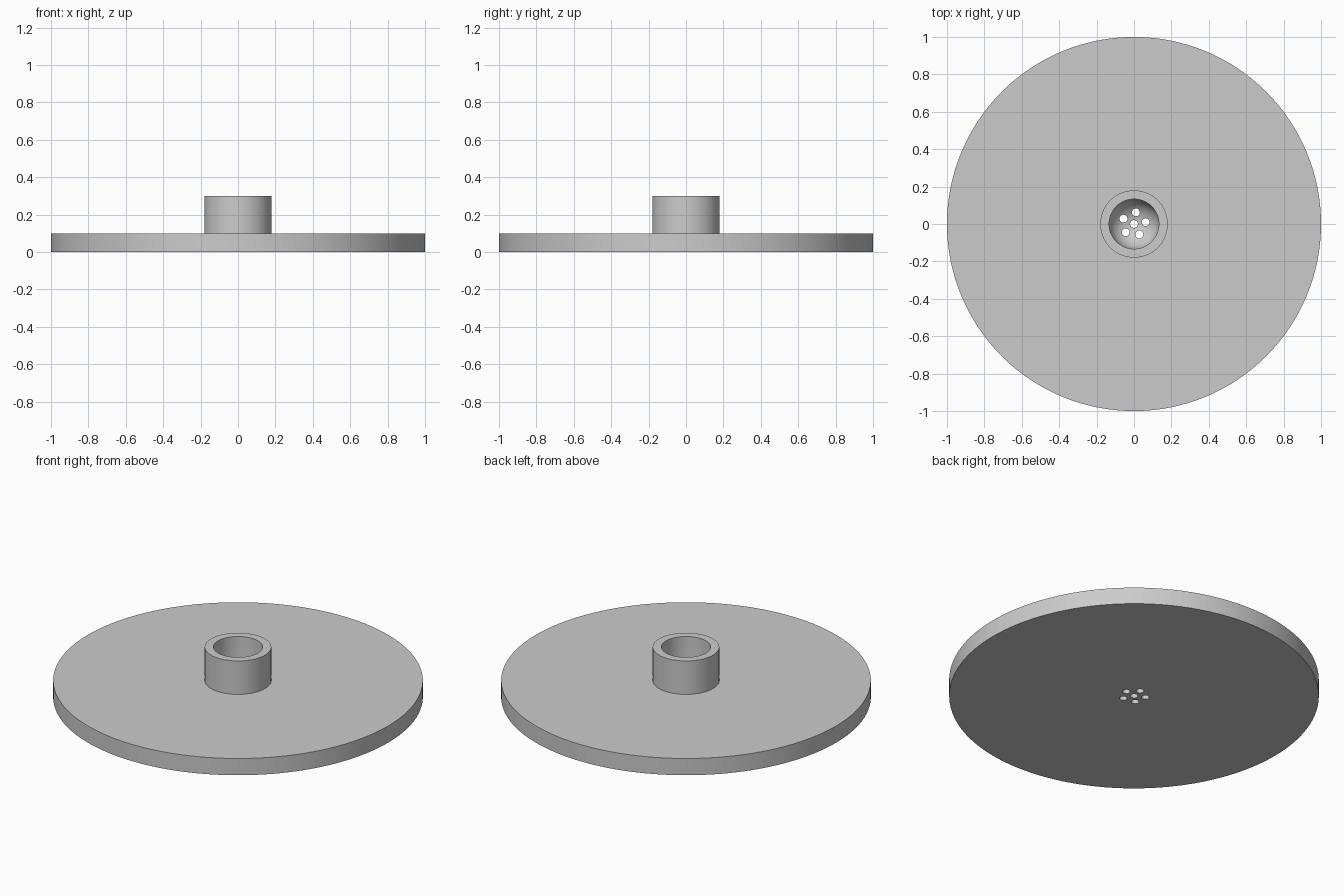
import bpy, bmesh
from math import sin, cos, pi, radians

cube = bpy.data.objects.get("Cube")
if cube:
    bpy.data.objects.remove(cube, do_unlink=True)

grey = bpy.data.materials.new("light grey")
grey.use_nodes = True
colour = (0.6, 0.6, 0.6, 1)
grey.diffuse_color = colour
grey.node_tree.nodes["Principled BSDF"].inputs["Base Color"].default_value = colour

BORE = 0.133        # bore and bowl radius
BOWL_Z = 0.18       # height of the bowl's centre
HOLE = 0.021
RING = 0.063


def add_object(name, bm):
    bmesh.ops.recalc_face_normals(bm, faces=bm.faces)
    mesh = bpy.data.meshes.new(name)
    bm.to_mesh(mesh)
    bm.free()
    obj = bpy.data.objects.new(name, mesh)
    bpy.context.collection.objects.link(obj)
    return obj


# Disc, hub and round-bottomed bore turned from one profile
profile = [(0, 0), (1, 0), (1, 0.1), (0.18, 0.1), (0.18, 0.3), (BORE, 0.3)]
for i in range(17):
    a = i / 16 * pi / 2
    profile.append((BORE * cos(a) if i < 16 else 0, BOWL_Z - BORE * sin(a)))
bm = bmesh.new()
verts = [bm.verts.new((r, 0, z)) for r, z in profile]
edges = [bm.edges.new(pair) for pair in zip(verts, verts[1:])]
bmesh.ops.spin(bm, geom=verts + edges, cent=(0, 0, 0), axis=(0, 0, 1),
               angle=2 * pi, steps=128, use_duplicate=False)
bmesh.ops.remove_doubles(bm, verts=bm.verts, dist=1e-5)
disc = add_object("disc_with_hub", bm)
disc.data.materials.append(grey)

# Drain holes: one in the middle and a ring of five
centres = [(0, 0)]
for k in range(5):
    a = radians(9 + 72 * k)
    centres.append((RING * cos(a), RING * sin(a)))
bm = bmesh.new()
for x, y in centres:
    made = bmesh.ops.create_cone(bm, cap_ends=True, segments=32, radius1=HOLE,
                                 radius2=HOLE, depth=0.4)
    bmesh.ops.translate(bm, verts=made["verts"], vec=(x, y, 0))
cutter = add_object("hole_cutter", bm)
cutter.hide_render = True

cut = disc.modifiers.new("drain holes", "BOOLEAN")
cut.operation = "DIFFERENCE"
cut.solver = "EXACT"
cut.object = cutter
bpy.context.view_layer.objects.active = disc
disc.select_set(True)
bpy.ops.object.modifier_apply(modifier=cut.name)
bpy.data.objects.remove(cutter, do_unlink=True)

bpy.ops.object.select_all(action="DESELECT")
disc.select_set(True)
bpy.ops.object.shade_smooth_by_angle(angle=radians(30))
